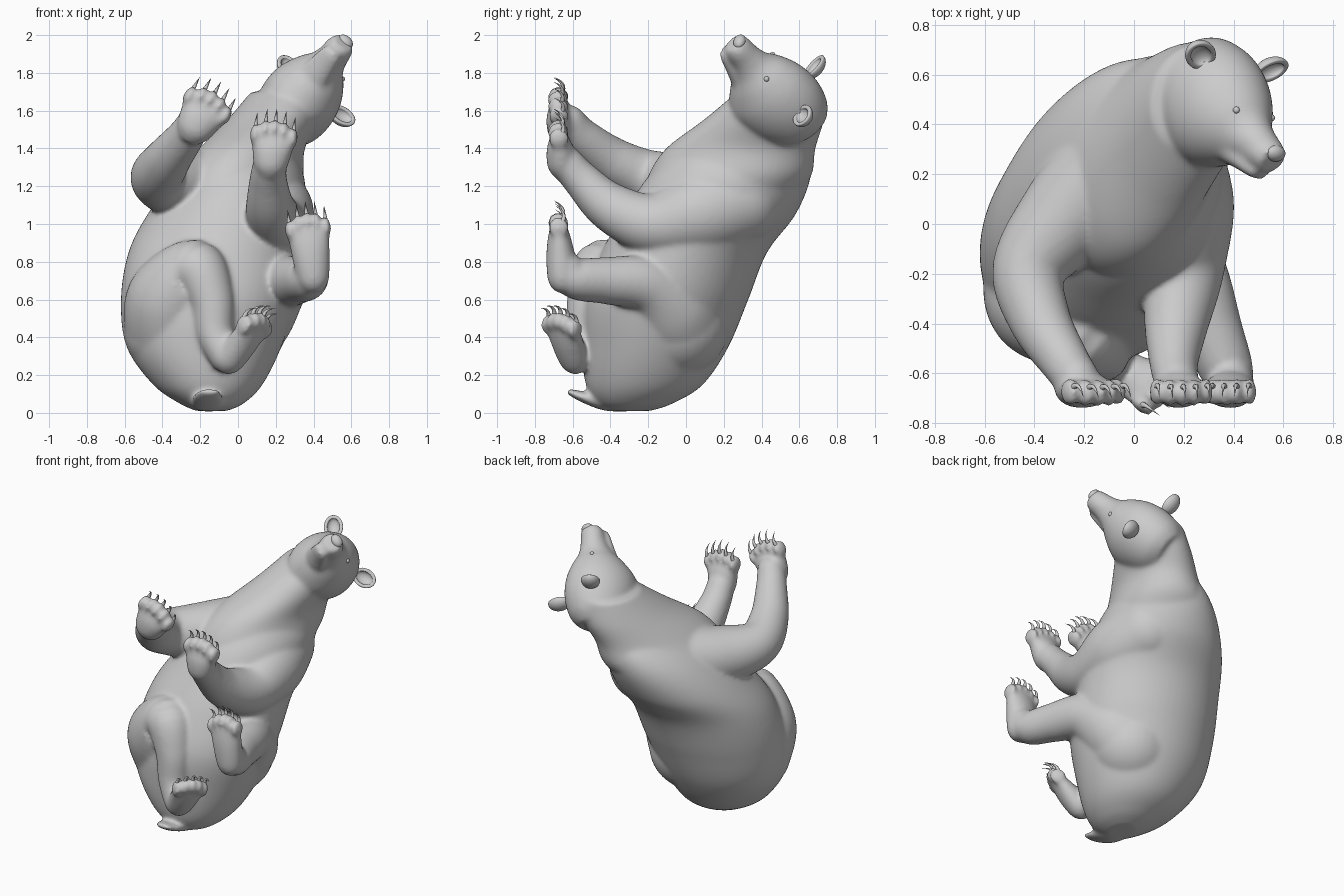
import bpy, bmesh
from math import cos, sin, pi
from mathutils import Vector, Matrix

cube = bpy.data.objects.get("Cube")
if cube:
    bpy.data.objects.remove(cube, do_unlink=True)

X, Y, Z = Vector((1, 0, 0)), Vector((0, 1, 0)), Vector((0, 0, 1))
SIDES, STEPS = 56, 8
body = bmesh.new()


def resample(keys):
    # Smooth spline through keys of (centre, radius, radius)
    rows = [Vector((*c, a, b)) for c, a, b in keys]
    rows = [rows[0]] + rows + [rows[-1]]
    out = []
    for p, q, r, s in zip(rows, rows[1:], rows[2:], rows[3:]):
        for i in range(STEPS):
            t = i / STEPS
            out.append(0.5 * (2 * q + (r - p) * t + (2 * p - 5 * q + 4 * r - s) * t * t
                              + (3 * q - p - 3 * r + s) * t ** 3))
    return out + [rows[-1]]


def tube(keys, axes=None):
    # Closed loft of elliptical rings; axes fix the ring plane
    rows = resample(keys)
    centres = [Vector(r[:3]) for r in rows]
    rings = []
    for i, row in enumerate(rows):
        if axes:
            u, v = axes
        else:
            t = centres[min(i + 1, len(rows) - 1)] - centres[max(i - 1, 0)]
            v = t.cross(X).normalized()
            u = v.cross(t).normalized()
        rings.append([body.verts.new(centres[i] + u * row[3] * cos(2 * pi * k / SIDES)
                                     + v * row[4] * sin(2 * pi * k / SIDES))
                      for k in range(SIDES)])
    for lo, hi in zip(rings, rings[1:]):
        for k in range(SIDES):
            n = (k + 1) % SIDES
            body.faces.new((lo[k], lo[n], hi[n], hi[k]))
    body.faces.new(rings[0][::-1])
    body.faces.new(rings[-1])


def frame(centre, u, v, w):
    return Matrix.Translation(centre) @ Matrix((u, v, w)).transposed().to_4x4()


def ball(bm, matrix, size):
    bmesh.ops.create_uvsphere(bm, u_segments=32, v_segments=20, radius=1,
                              matrix=matrix @ Matrix.Diagonal((*size, 1)))


def limb(points):
    # Round limb from (x, y, z, radius) points, with rounded ends
    tube([(p[:3], p[3], p[3]) for p in points])
    for p in (points[0], points[-1]):
        ball(body, Matrix.Translation(p[:3]), [p[3]] * 3)


def make_object(name, bm):
    bmesh.ops.recalc_face_normals(bm, faces=bm.faces[:])
    for f in bm.faces:
        f.smooth = True
    mesh = bpy.data.meshes.new(name)
    bm.to_mesh(mesh)
    bm.free()
    obj = bpy.data.objects.new(name, mesh)
    bpy.context.collection.objects.link(obj)
    return obj


def paw(name, heel, toe, dorsal, width, thick):
    heel, toe = Vector(heel), Vector(toe)
    fwd = (toe - heel).normalized()
    side = Vector(dorsal).cross(fwd).normalized()
    up = fwd.cross(side)
    # Pad
    tube([(heel - fwd * 0.06, width * 0.4, thick * 0.5),
          (heel, width * 0.75, thick),
          (heel.lerp(toe, 0.5), width * 0.92, thick),
          (toe - fwd * 0.02, width, thick * 0.7),
          (toe + fwd * 0.015, width * 0.8, thick * 0.4)], (side, up))
    curve = bpy.data.curves.new(name, 'CURVE')
    curve.dimensions = '3D'
    curve.bevel_depth = 0.014
    curve.bevel_resolution = 2
    curve.use_fill_caps = True
    # Toes, each with a hooked claw
    for i in range(-2, 3):
        tip = toe + side * width * 0.44 * i + fwd * (0.03 - 0.009 * i * i)
        ball(body, frame(tip, side, up, fwd), (width * 0.23, thick * 0.75, 0.055))
        spline = curve.splines.new('POLY')
        spline.points.add(5)
        for k, point in enumerate(spline.points):
            t = k / 5
            pos = tip + fwd * (0.025 + 0.09 * t) + up * (0.02 + 0.07 * t * (1 - t) - 0.03 * t * t)
            point.co = (*pos, 1)
            point.radius = 1.02 - t
        spline.use_smooth = True
    obj = bpy.data.objects.new(name, curve)
    bpy.context.collection.objects.link(obj)


# Trunk, then a neck turned a little, as (z, x, y, x radius, y radius)
trunk = [(0.01, -0.14, -0.29, 0.08, 0.1), (0.05, -0.14, -0.27, 0.17, 0.2),
         (0.15, -0.16, -0.22, 0.29, 0.31), (0.35, -0.18, -0.165, 0.41, 0.39),
         (0.6, -0.155, -0.11, 0.465, 0.44), (0.85, -0.12, -0.01, 0.46, 0.44),
         (1.05, -0.06, 0.125, 0.42, 0.455), (1.25, 0.01, 0.23, 0.34, 0.43),
         (1.4, 0.07, 0.31, 0.22, 0.33), (1.5, 0.13, 0.36, 0.1, 0.15)]
neck = [(1.1, -0.03, 0.16, 0.34, 0.39), (1.25, 0.01, 0.23, 0.325, 0.44),
        (1.4, 0.075, 0.29, 0.265, 0.405), (1.55, 0.185, 0.41, 0.235, 0.325),
        (1.7, 0.28, 0.5, 0.21, 0.23)]
turned = Vector((0.3, 1, 0)).normalized()
for rows, axes in ((trunk, (X, Y)), (neck, (turned.cross(Z), turned))):
    tube([((x, y, z), a, b) for z, x, y, a, b in rows], axes)

# Head, turned to its left: forward, left and up axes
fwd = Vector((0.49, -0.56, 0.67)).normalized()
left = Vector((0.69, -0.12, -0.71))
left = (left - fwd * left.dot(fwd)).normalized()
up = fwd.cross(left)
skull = Vector((0.36, 0.52, 1.68))


def on_head(s, l, u):
    return skull + fwd * s + left * l + up * u


profile = [(-0.24, -0.03, 0.12, 0.14), (-0.17, -0.04, 0.18, 0.2), (-0.05, -0.055, 0.205, 0.24),
           (0.07, -0.065, 0.195, 0.235), (0.17, -0.055, 0.155, 0.18), (0.25, -0.045, 0.105, 0.115),
           (0.32, -0.035, 0.083, 0.085), (0.39, -0.032, 0.076, 0.074), (0.435, -0.027, 0.06, 0.06)]
tube([(on_head(s, 0, u), a, b) for s, u, a, b in profile], (left, up))
# Lower jaw
tube([(on_head(0.12, 0, -0.15), 0.1, 0.07), (on_head(0.28, 0, -0.125), 0.075, 0.047),
      (on_head(0.39, 0, -0.115), 0.055, 0.03), (on_head(0.415, 0, -0.112), 0.035, 0.02)], (left, up))

# Forelegs
limb([(0.12, 0.28, 1.12, 0.23), (0.18, 0.06, 1.05, 0.225), (0.2, -0.18, 1.0, 0.165),
      (0.17, -0.4, 1.09, 0.13), (0.16, -0.55, 1.23, 0.1), (0.17, -0.63, 1.32, 0.09)])
limb([(-0.08, 0.24, 1.2, 0.22), (-0.27, 0.03, 1.2, 0.195), (-0.42, -0.18, 1.24, 0.15),
      (-0.38, -0.38, 1.33, 0.125), (-0.28, -0.55, 1.46, 0.1), (-0.23, -0.62, 1.54, 0.09)])
# Hind legs
limb([(-0.02, -0.05, 0.47, 0.28), (0.1, -0.09, 0.57, 0.235), (0.23, -0.22, 0.68, 0.155),
      (0.31, -0.42, 0.7, 0.125), (0.37, -0.58, 0.71, 0.11), (0.39, -0.63, 0.76, 0.09)])
limb([(-0.33, -0.22, 0.45, 0.275), (-0.34, -0.32, 0.61, 0.245), (-0.22, -0.445, 0.76, 0.16),
      (-0.14, -0.51, 0.6, 0.12), (-0.12, -0.54, 0.42, 0.1), (-0.06, -0.58, 0.3, 0.09)])

# Paws
paw("left_fore_claws", (0.17, -0.655, 1.3), (0.19, -0.675, 1.47), Y, 0.115, 0.075)
paw("right_fore_claws", (-0.24, -0.655, 1.49), (-0.16, -0.675, 1.63), Y, 0.125, 0.075)
paw("left_hind_claws", (0.4, -0.655, 0.7), (0.37, -0.675, 0.98), Y, 0.11, 0.075)
paw("right_hind_claws", (-0.05, -0.59, 0.27), (0.09, -0.66, 0.46), (-0.75, 0.6, 0.15), 0.105, 0.07)

# Tail
tube([((-0.15, -0.25, 0.05), 0.09, 0.04), ((-0.16, -0.42, 0.05), 0.09, 0.04),
      ((-0.16, -0.55, 0.085), 0.08, 0.03), ((-0.15, -0.63, 0.115), 0.05, 0.015)], (X, Z))

# Fuse the lofts into one smooth skin
skin = make_object("bear_body", body)
remesh = skin.modifiers.new("fuse", 'REMESH')
remesh.mode = 'VOXEL'
remesh.voxel_size = 0.012
remesh.use_smooth_shade = True
relax = skin.modifiers.new("relax", 'SMOOTH')
relax.factor = 0.5
relax.iterations = 16

# Nose
bm = bmesh.new()
ball(bm, frame(on_head(0.425, 0, 0.002), left, up, fwd), (0.045, 0.034, 0.03))
make_object("nose", bm)

for sign, label in ((1, "left"), (-1, "right")):
    # Eye
    bm = bmesh.new()
    ball(bm, Matrix.Translation(on_head(0.205, sign * 0.097, 0.045)), (0.014, 0.014, 0.014))
    make_object(label + "_eye", bm)
    # Ear: a shallow cupped shell opening forward
    out = (left * sign * 0.85 + up * 0.5).normalized()
    face = (fwd + left * sign * 0.35).normalized()
    across = out.cross(face).normalized()
    face = across.cross(out)
    bm = bmesh.new()
    base = on_head(-0.03, sign * 0.195, 0.135)
    ball(bm, frame(base, across, out, face), (0.062, 0.078, 0.05))
    front = [v for v in bm.verts if (v.co - base).dot(face) > 0.012]
    bmesh.ops.delete(bm, geom=front, context='VERTS')
    ear = make_object(label + "_ear", bm)
    shell = ear.modifiers.new("thickness", 'SOLIDIFY')
    shell.thickness = 0.022
    ear.modifiers.new("soften", 'SUBSURF').levels = 1
